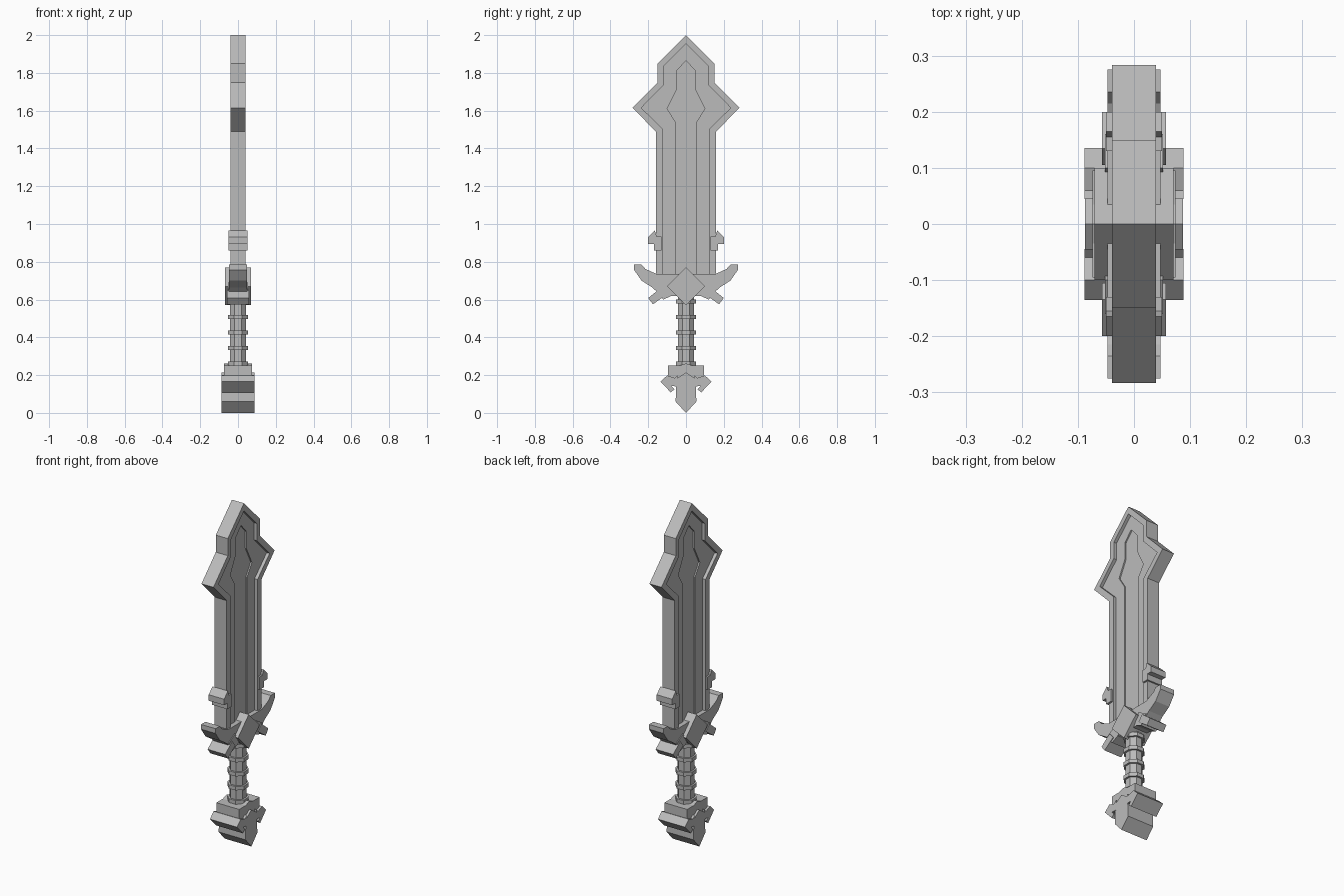
import bpy, bmesh, math

cube = bpy.data.objects.get("Cube")
if cube:
    bpy.data.objects.remove(cube, do_unlink=True)

grey = bpy.data.materials.new("plain_grey")
grey.use_nodes = True
colour = (0.5, 0.5, 0.5, 1)
grey.diffuse_color = colour
grey.node_tree.nodes["Principled BSDF"].inputs["Base Color"].default_value = colour


def finish(name, bm):
    bmesh.ops.recalc_face_normals(bm, faces=bm.faces[:])
    mesh = bpy.data.meshes.new(name)
    bm.to_mesh(mesh)
    bm.free()
    mesh.materials.append(grey)
    obj = bpy.data.objects.new(name, mesh)
    bpy.context.collection.objects.link(obj)
    return obj


def full(half):
    """Complete a right-hand (y, z) outline with its mirror image."""
    return half + [(-y, z) for y, z in reversed(half) if y > 0]


def loft(name, layers):
    """Join matching (outline, x) layers and close both ends."""
    bm = bmesh.new()
    rings = [[bm.verts.new((x, y, z)) for y, z in outline] for outline, x in layers]
    for a, b in zip(rings, rings[1:]):
        for i in range(len(a)):
            j = (i + 1) % len(a)
            bm.faces.new((a[i], a[j], b[j], b[i]))
    bm.faces.new(rings[0])
    bm.faces.new(rings[-1])
    return finish(name, bm)


def slab(name, outline, half_x):
    return loft(name, [(outline, -half_x), (outline, half_x)])


def pair(name, outline, half_x):
    slab("left_" + name, outline, half_x)
    slab("right_" + name, [(-y, z) for y, z in outline], half_x)


def column(name, z0, z1, radius):
    """Eight-sided upright column with flats facing the axes."""
    bm = bmesh.new()
    bmesh.ops.create_cone(bm, cap_ends=True, segments=8, radius1=radius,
                          radius2=radius, depth=z1 - z0)
    turn = math.pi / 8
    for v in bm.verts:
        x, y = v.co.x, v.co.y
        v.co.x = x * math.cos(turn) - y * math.sin(turn)
        v.co.y = x * math.sin(turn) + y * math.cos(turn)
        v.co.z += (z0 + z1) / 2
    return finish(name, bm)


# Blade with raised rim and shallow central fuller on both faces
edge = full([(0, 2), (.15, 1.85), (.15, 1.75), (.283, 1.615), (.16, 1.49), (.16, .66)])
rim = full([(0, 1.955), (.12, 1.835), (.12, 1.735), (.237, 1.615), (.125, 1.505), (.125, .735)])
fuller = full([(0, 1.865), (.05, 1.81), (.05, 1.71), (.1, 1.61), (.055, 1.54), (.055, .735)])
side = [(fuller, .012), (fuller, .02), (rim, .02), (rim, .039), (edge, .039)]
loft("blade", [(o, -x) for o, x in side] + [(o, x) for o, x in reversed(side)])

# Notched clamps on the blade edges
pair("blade_clamp", [(.13, .86), (.17, .86), (.17, .895), (.2, .895), (.2, .93),
                     (.165, .965), (.155, .935), (.13, .935)], .05)

# Cross guard with upturned horns
slab("guard", full([(0, .735), (.155, .735), (.215, .762), (.235, .785), (.275, .785),
                    (.275, .757), (.235, .7), (.18, .665), (.13, .62), (0, .62)]), .047)

# Claws below the guard, stepped in two blocks
pair("guard_claw", [(.105, .625), (.175, .575), (.2, .608), (.135, .66)], .057)
pair("claw_root", [(.065, .625), (.12, .6), (.16, .655), (.1, .69)], .052)

# Diamond boss
slab("guard_diamond", full([(0, .77), (.1, .67), (0, .57)]), .07)

# Grip and wrapped rings
column("grip", .22, .64, .046)
for i in range(5):
    z = .25 + i * .082
    column("grip_ring_%d" % (i + 1), z, z + .022, .058)

# Pommel collar, pointed body and side barbs
slab("pommel_collar", full([(0, .262), (.035, .25), (.095, .25), (.095, .19), (0, .15)]), .074)
slab("pommel", full([(0, .215), (.05, .18), (.055, .06), (0, 0)]), .087)
pair("pommel_barb", [(.045, .2), (.06, .185), (.1, .198), (.135, .165), (.08, .108),
                     (.062, .125), (.078, .142), (.045, .14)], .088)
